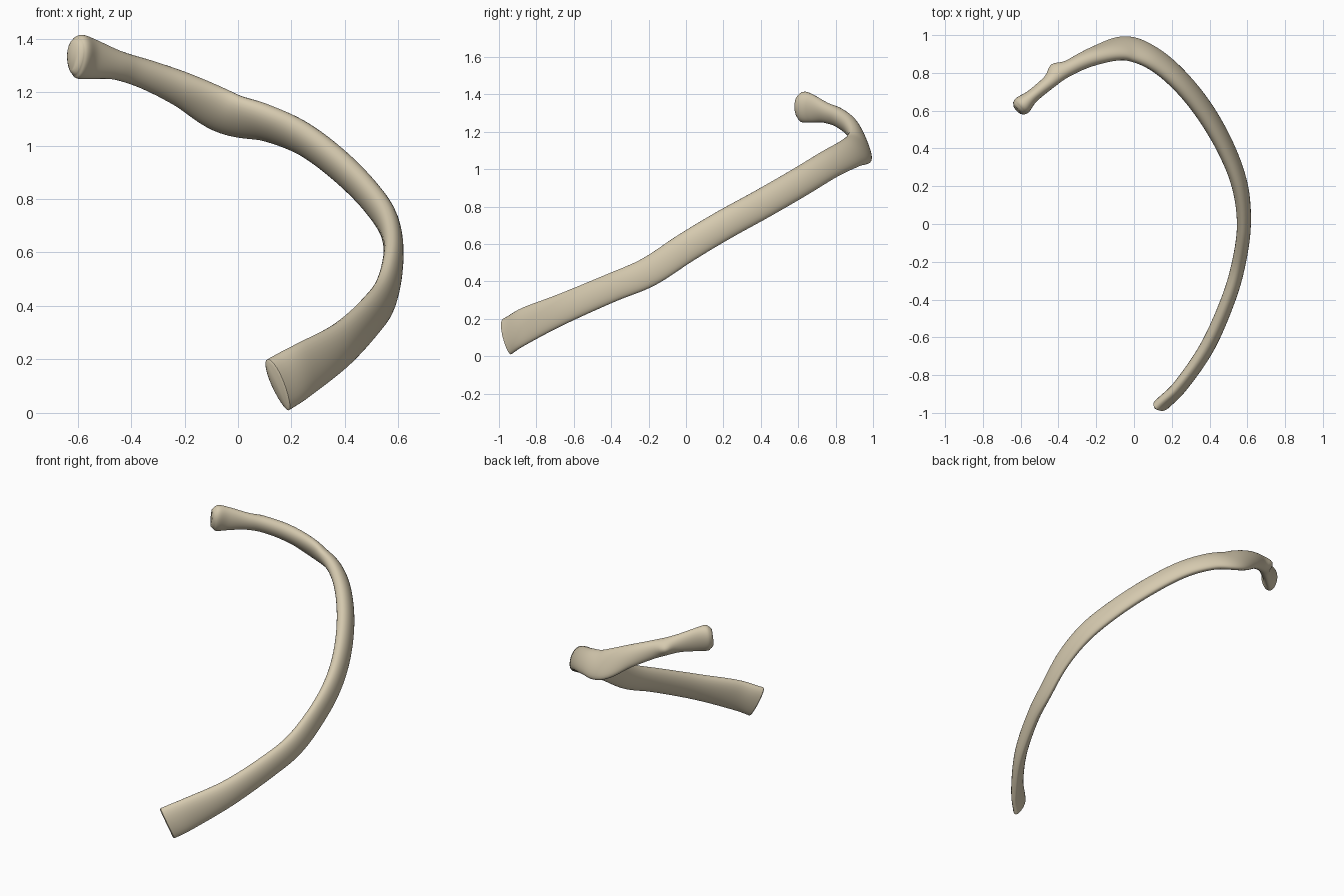
import bpy, bmesh, math
from mathutils import Vector

cube = bpy.data.objects.get("Cube")
if cube:
    bpy.data.objects.remove(cube, do_unlink=True)

SIDES = 28
STEPS = 8

# Stations along the bone, from the front end to the head:
# x, y, z, half thickness, half height, outward lean of the lower edge (degrees)
STATIONS = [
    (.15, -.955, .105, .036, .105, 8),
    (.25, -.855, .165, .036, .1, 8),
    (.39, -.65, .257, .038, .084, 8),
    (.5, -.4, .365, .037, .078, 6),
    (.557, -.2, .45, .036, .08, 5),
    (.583, 0, .58, .036, .08, 6),
    (.563, .2, .7, .04, .08, 12),
    (.49, .4, .81, .042, .08, 20),
    (.375, .6, .925, .044, .08, 26),
    (.24, .765, 1.025, .044, .08, 31),
    (.1, .88, 1.085, .043, .085, 35),
    (-.04, .93, 1.12, .041, .095, 36),
    (-.2, .895, 1.205, .042, .07, 30),
    (-.34, .83, 1.265, .04, .056, 15),
    (-.45, .75, 1.3, .036, .055, 5),
    (-.54, .675, 1.322, .036, .074, 0),
    (-.59, .63, 1.332, .05, .083, 0),
    (-.61, .612, 1.335, .044, .068, 0),
]


def spline(rows, steps):
    """Smooth curve through all the station values."""
    rows = [Vector(r) for r in rows]
    padded = [2 * rows[0] - rows[1]] + rows + [2 * rows[-1] - rows[-2]]
    result = []
    for a, b, c, d in zip(padded, padded[1:], padded[2:], padded[3:]):
        for i in range(steps):
            t = i / steps
            result.append(b + (c - a) * (t / 2)
                          + (2 * a - 5 * b + 4 * c - d) * (t * t / 2)
                          + (3 * b - a - 3 * c + d) * (t ** 3 / 2))
    return result + [rows[-1]]


def section(bm, row, tangent):
    """One egg-shaped ring, fuller above and thinner at the lower edge."""
    centre = Vector(row[:3])
    thick, high, lean = row[3], row[4], math.radians(row[5])
    side = tangent.cross(Vector((0, 0, 1))).normalized()
    up = side.cross(tangent)
    outward = side * math.cos(lean) + up * math.sin(lean)
    upward = up * math.cos(lean) - side * math.sin(lean)
    ring = []
    for i in range(SIDES):
        angle = math.tau * i / SIDES
        c, s = math.cos(angle), math.sin(angle)
        point = centre + outward * (c * thick * (1 + .15 * s)) + upward * (s * high)
        # Small knob on the back of the neck
        away = (point - KNOB).length / KNOB_SIZE
        point += side * (KNOB_PUSH * math.exp(-away * away))
        ring.append(bm.verts.new(point))
    return ring


KNOB = Vector((-.42, .82, 1.29))
KNOB_SIZE = .045
KNOB_PUSH = .03

# Shaft, neck and head as one swept surface
rows = spline(STATIONS, STEPS)
path = [Vector(r[:3]) for r in rows]
bm = bmesh.new()
rings = []
for i, row in enumerate(rows):
    ahead, behind = path[min(i + 1, len(path) - 1)], path[max(i - 1, 0)]
    rings.append(section(bm, row, (ahead - behind).normalized()))
for low, high in zip(rings, rings[1:]):
    for i in range(SIDES):
        j = (i + 1) % SIDES
        bm.faces.new((low[i], low[j], high[j], high[i]))


def cap(ring, inset, depth):
    """Close an end with a softened rim; positive depth bulges outward."""
    face = bm.faces.new(ring)
    bm.normal_update()
    bmesh.ops.recalc_face_normals(bm, faces=bm.faces[:])
    bmesh.ops.inset_region(bm, faces=[face], thickness=inset, depth=depth)


cap(rings[0], .008, .006)
cap(rings[-1], .014, .012)
bmesh.ops.recalc_face_normals(bm, faces=bm.faces[:])

mesh = bpy.data.meshes.new("rib_bone")
bm.to_mesh(mesh)
bm.free()
bone = bpy.data.objects.new("rib_bone", mesh)
bpy.context.collection.objects.link(bone)

# Bone colour
ivory = bpy.data.materials.new("ivory bone")
ivory.use_nodes = True
colour = (.67, .59, .43, 1)
ivory.diffuse_color = colour
ivory.node_tree.nodes["Principled BSDF"].inputs["Base Color"].default_value = colour
mesh.materials.append(ivory)

bpy.context.view_layer.objects.active = bone
bone.select_set(True)
bpy.ops.object.shade_smooth_by_angle(angle=math.radians(50))
